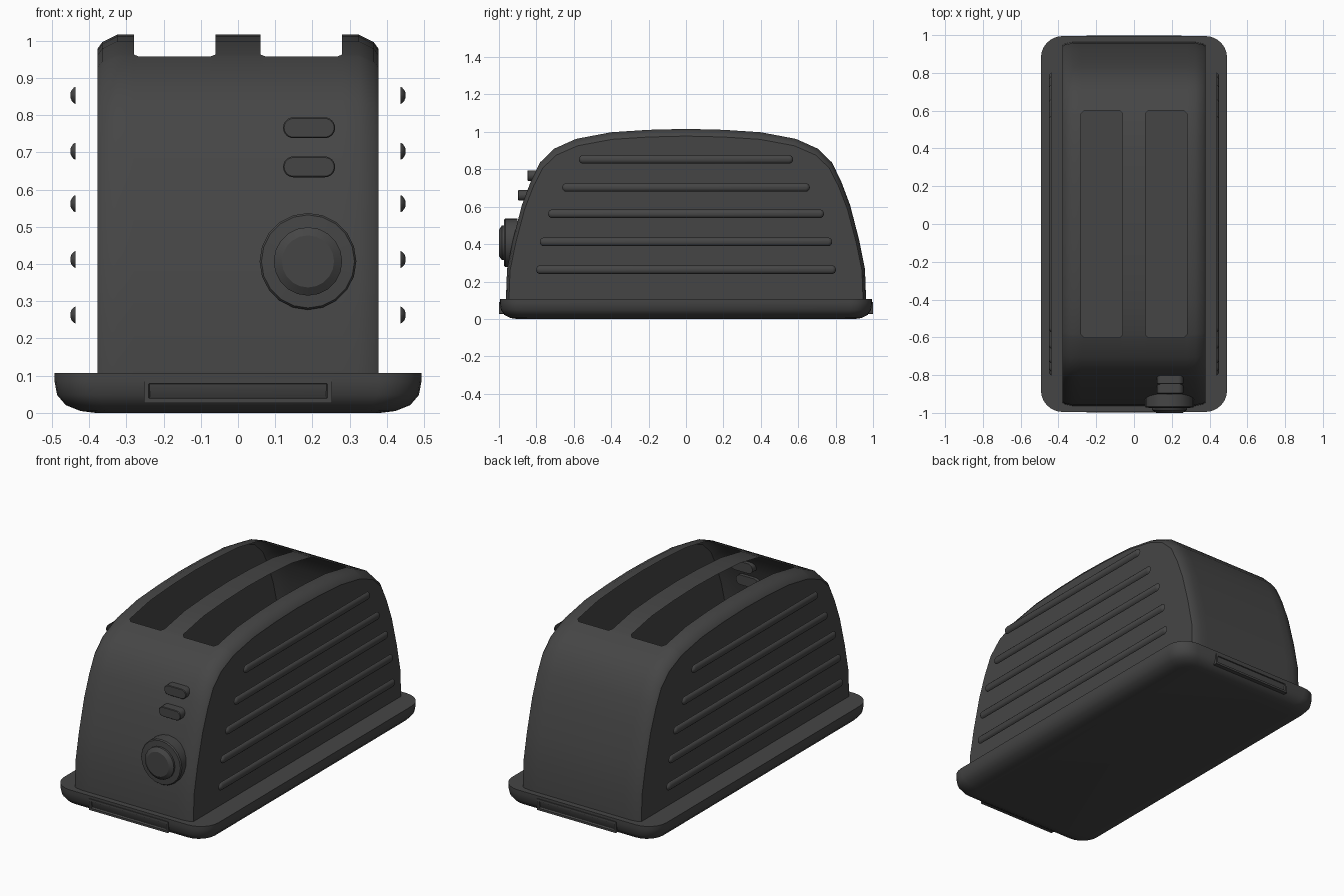
import bpy, bmesh, math
from math import sin, cos, pi

if "Cube" in bpy.data.objects:
    bpy.data.objects.remove(bpy.data.objects["Cube"], do_unlink=True)

GREY = (0.06, 0.06, 0.06, 1)
mat = bpy.data.materials.new("charcoal grey")
mat.use_nodes = True
mat.diffuse_color = GREY
bsdf = next(n for n in mat.node_tree.nodes if n.type == 'BSDF_PRINCIPLED')
bsdf.inputs["Base Color"].default_value = GREY
bsdf.inputs["Roughness"].default_value = 0.6


def finish(name, bm, angle=35):
    bmesh.ops.recalc_face_normals(bm, faces=bm.faces)
    mesh = bpy.data.meshes.new(name)
    bm.to_mesh(mesh)
    bm.free()
    mesh.materials.append(mat)
    ob = bpy.data.objects.new(name, mesh)
    bpy.context.collection.objects.link(ob)
    bpy.ops.object.select_all(action='DESELECT')
    ob.select_set(True)
    bpy.context.view_layer.objects.active = ob
    bpy.ops.object.shade_smooth_by_angle(angle=math.radians(angle))
    return ob


def rounded(hu, hv, r, seg=6):
    """Rounded rectangle outline centred on the origin."""
    pts = []
    for k, (su, sv) in enumerate([(1, 1), (-1, 1), (-1, -1), (1, -1)]):
        for i in range(seg + 1):
            a = pi / 2 * (k + i / seg)
            pts.append((su * (hu - r) + r * cos(a), sv * (hv - r) + r * sin(a)))
    return pts


def loft(name, loops, angle=35):
    """Skin closed loops of equal length and cap both ends."""
    bm = bmesh.new()
    rings = [[bm.verts.new(p) for p in loop] for loop in loops]
    for a, b in zip(rings, rings[1:]):
        for i in range(len(a)):
            j = (i + 1) % len(a)
            bm.faces.new((a[i], a[j], b[j], b[i]))
    bm.faces.new(rings[0])
    bm.faces.new(rings[-1])
    return finish(name, bm, angle)


# Base tray with a rounded underside
tray = [(0.11, 0), (0.07, 0.005), (0.03, 0.021), (0.007, 0.048), (0, 0.085), (0, 0.107)]
loft("base", [[(x, y, z) for x, y in rounded(0.493 - d, 0.995 - 0.8 * d, 0.115 - 0.4 * d)]
              for d, z in tray], 40)

# Recessed panels at the front and back of the base
for name, s in (("front_panel", -1), ("back_panel", 1)):
    loft(name, [[(x, s * y, 0.059 + z) for x, z in rounded(0.252 - d, 0.032 - d, 0.001, 1)]
                for d, y in ((0, 0.9), (0, 0.999), (0.012, 0.999), (0.016, 0.988))])

# Arched body: a thin shell open at two bread slots
half = [(0.963, 0.10), (0.957, 0.265), (0.925, 0.425), (0.877, 0.61), (0.83, 0.735),
        (0.78, 0.837), (0.705, 0.91), (0.6, 0.957), (0.585, 0.963), (0.4, 0.998), (0.2, 1.011)]
arch = [(-y, z) for y, z in half] + [(0, 1.016)] + [(y, z) for y, z in reversed(half)]
cols = [0.06, 0.075, 0.265, 0.28, 0.325, 0.365, 0.378]
shrink = {0.365: (0.992, 0.978), 0.378: (0.983, 0.958)}
cols = [-x for x in reversed(cols)] + cols

bm = bmesh.new()
grid = []
for x in cols:
    sy, sz = shrink.get(abs(x), (1, 1))
    grid.append([bm.verts.new((x, y * sy, 0.1 + (z - 0.1) * sz)) for y, z in arch])
for a, b in zip(grid, grid[1:]):
    for i in range(len(arch) - 1):
        quad = [a[i], b[i], b[i + 1], a[i + 1]]
        cx = abs(sum(v.co.x for v in quad) / 4)
        cy = abs(sum(v.co.y for v in quad) / 4)
        if 0.06 < cx < 0.28 and cy < 0.6:
            if cy > 0.585 and not 0.075 < cx < 0.265:
                # Chamfered slot corner: drop the vertex nearest the slot middle
                quad.remove(min(quad, key=lambda v: abs(abs(v.co.x) - 0.17) + abs(v.co.y)))
            else:
                continue
        bm.faces.new(quad)
bm.faces.new(grid[0])
bm.faces.new(grid[-1])
finish("body", bm, 35)

# Side ribs, half-round bars standing just off the body
ribs = [(0.853, 0.573), (0.703, 0.662), (0.562, 0.738), (0.412, 0.782), (0.263, 0.802)]
for side, s in (("left", 1), ("right", -1)):
    for k, (z0, hy) in enumerate(ribs):
        loft(f"{side}_rib_{k + 1}",
             [[(s * x, y, z0 + z) for y, z in rounded(hy - d, 0.023 - d, 0.0229 - d, 4)]
              for d, x in ((0, 0.436), (0.002, 0.441), (0.009, 0.447), (0.016, 0.45))], 60)

# Two pill-shaped push buttons
for name, z0, y in (("upper_button", 0.766, -0.848), ("lower_button", 0.661, -0.898)):
    loft(name, [[(0.191 + x, y + dy, z0 + z) for x, z in rounded(0.07 - d, 0.028 - d, 0.0279 - d)]
                for d, dy in ((0, 0.07), (0, 0.003), (0.003, 0))])

# Browning dial: wide collar with a chamfered knob
dial = [(0.13, -0.9), (0.13, -0.965), (0.125, -0.972), (0.092, -0.974), (0.092, -0.985), (0.07, -1.0)]
loft("dial", [[(0.188 + r * cos(i * pi / 10), y, 0.407 + r * sin(i * pi / 10)) for i in range(20)]
              for r, y in dial], 30)
